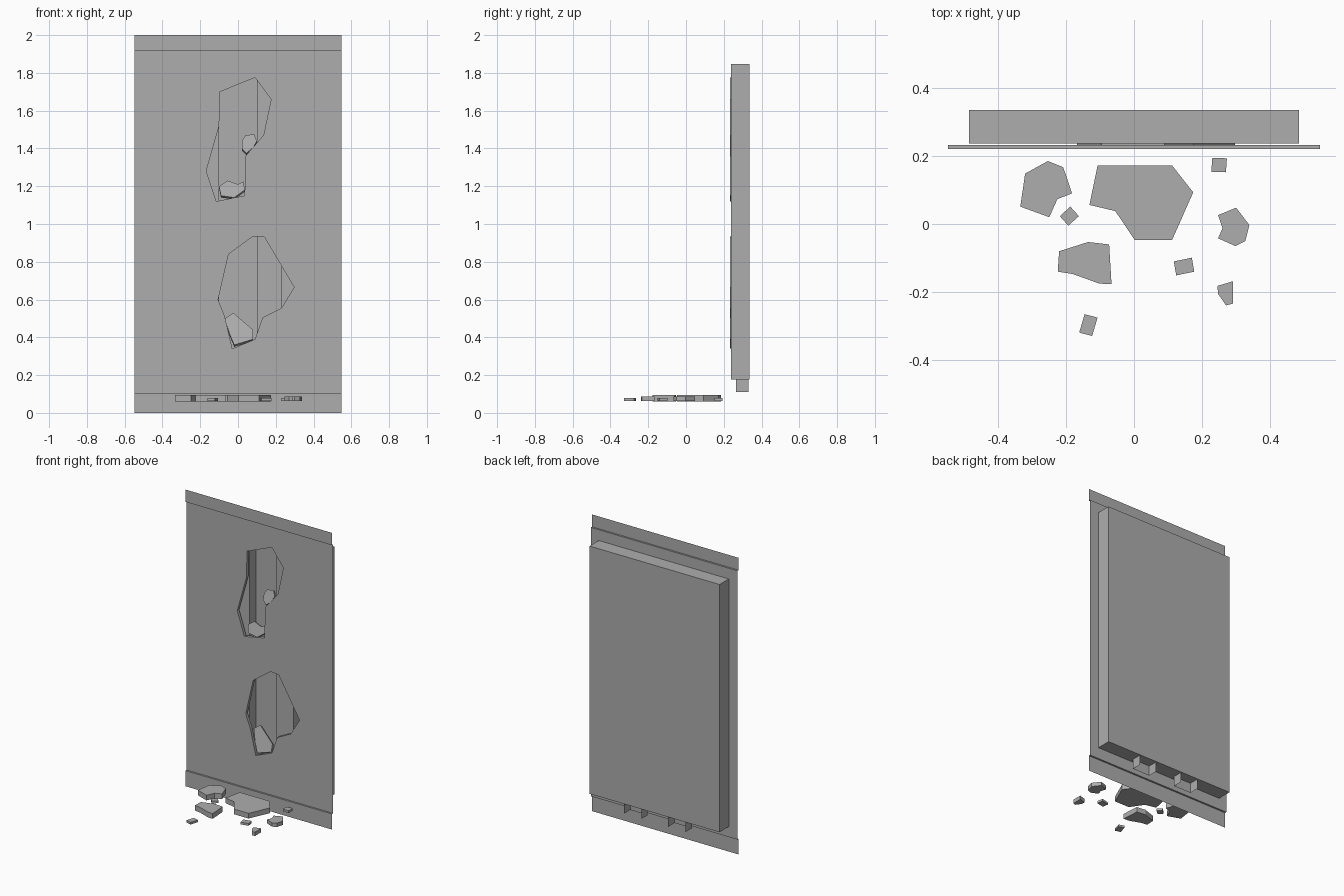
import bpy, bmesh

cube = bpy.data.objects.get("Cube")
if cube:
    bpy.data.objects.remove(cube)

plaster = bpy.data.materials.new("plaster_grey")
plaster.use_nodes = True
plaster.diffuse_color = (0.42, 0.42, 0.42, 1)
plaster.node_tree.nodes["Principled BSDF"].inputs["Base Color"].default_value = plaster.diffuse_color

HALF_W, PANEL_Y, TRIM_Y = 0.547, 0.232, 0.22
TRIM_LOW, TRIM_HIGH = 0.105, 1.917


def finish(name, bm, normals=True):
    if normals:
        bmesh.ops.recalc_face_normals(bm, faces=bm.faces)
    mesh = bpy.data.meshes.new(name)
    bm.to_mesh(mesh)
    bm.free()
    mesh.materials.append(plaster)
    obj = bpy.data.objects.new(name, mesh)
    bpy.context.collection.objects.link(obj)
    return obj


def loop_edges(bm, points):
    verts = [bm.verts.new(p) for p in points]
    return [bm.edges.new((a, b)) for a, b in zip(verts, verts[1:] + verts[:1])]


def sheet(name, path, z0, z1):
    """Raise an open (x, y) path into a folded sheet."""
    bm = bmesh.new()
    rows = [[bm.verts.new((x, y, z)) for x, y in path] for z in (z0, z1)]
    for i in range(len(path) - 1):
        bm.faces.new((rows[0][i], rows[0][i + 1], rows[1][i + 1], rows[1][i]))
    return finish(name, bm, False)


def slab(name, points, offset):
    """Extrude a closed outline by an offset."""
    bm = bmesh.new()
    face = bm.faces.new([bm.verts.new(p) for p in points])
    top = bmesh.ops.extrude_face_region(bm, geom=[face], use_keep_orig=True)
    moved = [v for v in top["geom"] if isinstance(v, bmesh.types.BMVert)]
    bmesh.ops.translate(bm, verts=moved, vec=offset)
    return finish(name, bm)


# Broken openings, as (x, z) outlines
upper_hole = [(-.095, 1.7), (.09, 1.775), (.175, 1.66), (.135, 1.47), (.04, 1.36),
              (.035, 1.15), (-.115, 1.12), (-.168, 1.28), (-.1, 1.52)]
lower_hole = [(-.105, .6), (-.05, .84), (.08, .935), (.14, .93), (.297, .665),
              (.23, .555), (.13, .505), (.09, .39), (-.03, .34), (-.07, .51)]

# Front panel with both openings
bm = bmesh.new()
outer = [(-HALF_W, TRIM_LOW), (HALF_W, TRIM_LOW), (HALF_W, TRIM_HIGH), (-HALF_W, TRIM_HIGH)]
edges = []
for outline in (outer, upper_hole, lower_hole):
    edges += loop_edges(bm, [(x, PANEL_Y, z) for x, z in outline])
bmesh.ops.triangle_fill(bm, use_beauty=True, edges=edges, normal=(0, -1, 0))
finish("wall_panel", bm)

# Broken rims behind the openings
for name, outline in (("upper_rim", upper_hole), ("lower_rim", lower_hole)):
    sheet_bm = bmesh.new()
    rim = loop_edges(sheet_bm, [(x, PANEL_Y, z) for x, z in outline])
    new = bmesh.ops.extrude_edge_only(sheet_bm, edges=rim)
    bmesh.ops.translate(sheet_bm, vec=(0, .02, 0),
                        verts=[v for v in new["geom"] if isinstance(v, bmesh.types.BMVert)])
    finish(name, sheet_bm)

# Skirting and cornice: thin boards with a ledge back to the panel
for name, ledge, end in (("skirting", TRIM_LOW, 0), ("cornice", TRIM_HIGH, 2)):
    bm = bmesh.new()
    profile = [(PANEL_Y, ledge), (TRIM_Y, ledge), (TRIM_Y, end)]
    sides = [[bm.verts.new((x, y, z)) for y, z in profile] for x in (-HALF_W, HALF_W)]
    for i in range(2):
        bm.faces.new((sides[0][i], sides[1][i], sides[1][i + 1], sides[0][i + 1]))
    finish(name, bm)

# Hollow backing box, open towards the panel
bm = bmesh.new()
bmesh.ops.create_cube(bm, size=1)
for v in bm.verts:
    v.co = (v.co.x * .97, .286 + v.co.y * .098, 1.0125 + v.co.z * 1.67)
bmesh.ops.recalc_face_normals(bm, faces=bm.faces)
bmesh.ops.delete(bm, geom=[f for f in bm.faces if f.normal.y < -.5], context='FACES')
finish("backing_box", bm, False)

# Channel studs, open at the back
for name, side in (("left_stud", 1), ("right_stud", -1)):
    xa, xb = sorted((side * .1, side * .23))
    sheet(name, [(xa, .332), (xa, .265), (xb, .265), (xb, .332)], .11, 1.845)

# Loose chips resting in the openings, tilted back at the top
chips = {
    "upper_chip": [(.02, 1.44), (.04, 1.47), (.085, 1.475), (.1, 1.44), (.08, 1.405),
                   (.045, 1.375), (.02, 1.4)],
    "middle_chip": [(-.1, 1.2), (-.055, 1.23), (0, 1.21), (.03, 1.225), (.035, 1.18),
                    (-.02, 1.14), (-.09, 1.15)],
    "lower_chip": [(-.07, .5), (-.025, .53), (.08, .44), (.08, .39), (-.02, .36), (-.045, .42)],
}
for name, outline in chips.items():
    base = min(z for x, z in outline)
    slab(name, [(x, PANEL_Y + (z - base) * .25, z) for x, z in outline], (0, .015, -.01))

# Fallen rubble, as (x, y) outlines
rubble = {
    "large_rubble": [(-.107, .172), (.112, .172), (.174, .093), (.112, -.047), (.002, -.047),
                     (-.055, .038), (-.131, .056)],
    "back_rubble": [(-.32, .148), (-.253, .185), (-.208, .167), (-.182, .09), (-.225, .073),
                    (-.249, .02), (-.334, .051)],
    "front_rubble": [(-.22, -.08), (-.135, -.053), (-.073, -.06), (-.066, -.177), (-.102, -.175),
                     (-.18, -.147), (-.224, -.14)],
    "side_rubble": [(.247, .026), (.3, .048), (.339, -.003), (.327, -.05), (.298, -.065),
                    (.247, -.042), (.26, -.012)],
    "corner_rubble": [(.245, -.182), (.291, -.168), (.291, -.234), (.27, -.239), (.247, -.205)],
}
for name, outline in rubble.items():
    low, high = (.06, .095) if len(outline) == 7 and name != "side_rubble" else (.062, .088)
    slab(name, [(x, y, low) for x, y in outline], (0, 0, high - low))

# Small crumbs: a centre and two half-diagonals each
crumbs = [((.25, .173), (.023, .02), (.02, -.021)),
          ((-.19, .023), (.003, .028), (.028, 0)),
          ((.147, -.125), (.023, .026), (.03, -.015)),
          ((-.134, -.297), (-.011, .032), (.027, .022))]
for i, ((cx, cy), (ax, ay), (bx, by)) in enumerate(crumbs):
    corners = [(cx + ax, cy + ay), (cx + bx, cy + by), (cx - ax, cy - ay), (cx - bx, cy - by)]
    slab(f"crumb_{i + 1}", [(x, y, .064) for x, y in corners], (0, 0, .015))
